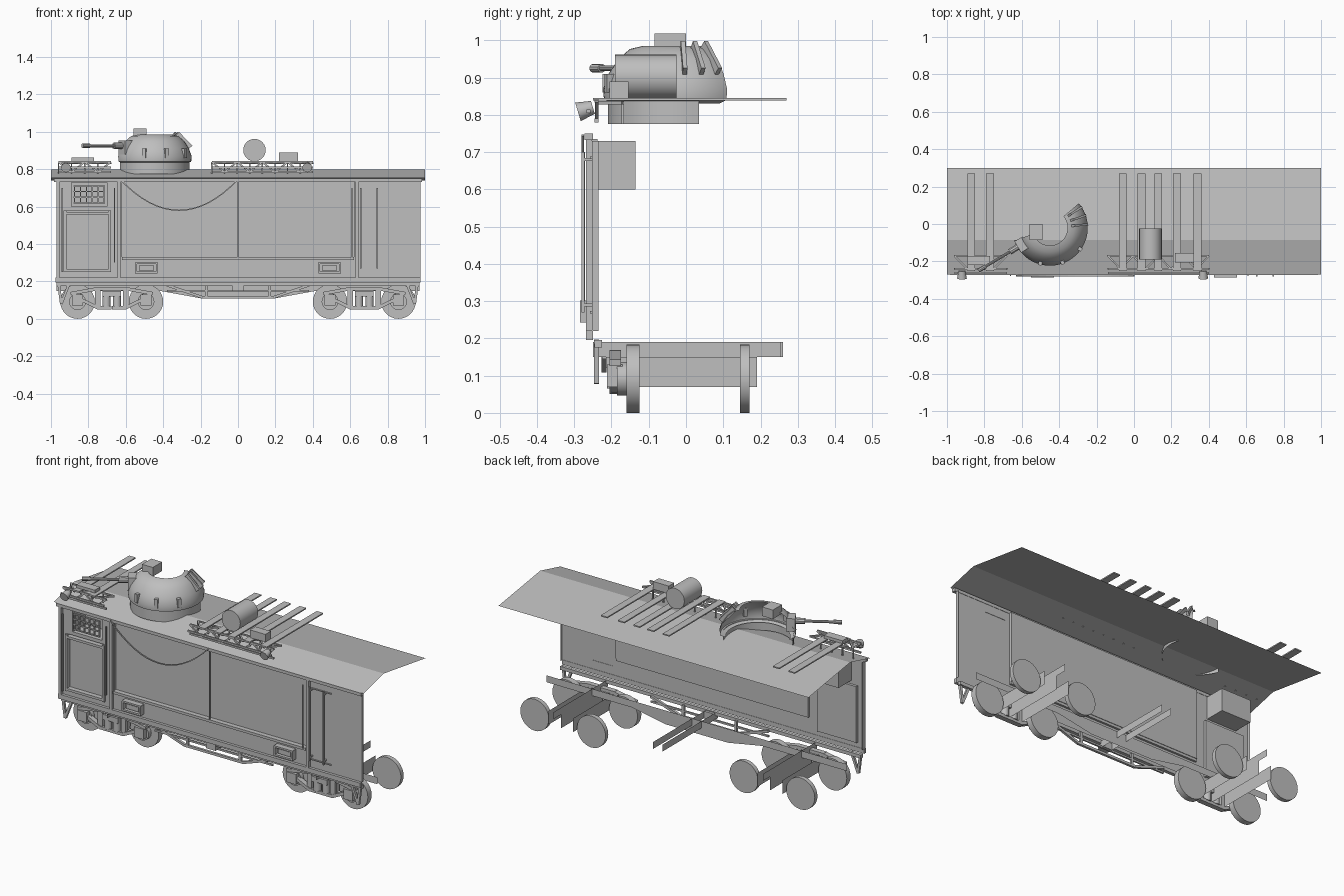
import bpy, bmesh, math
from mathutils import Vector, Matrix

grey = bpy.data.materials.new("plain_grey")
grey.diffuse_color = (0.52, 0.52, 0.52, 1)
parts = {}

def get(name):
    return parts.setdefault(name, bmesh.new())

def face(name, *pts):
    bm = get(name)
    bm.faces.new([bm.verts.new(p) for p in pts])

def box(name, x0, x1, y0, y1, z0, z1):
    m = Matrix.Translation(((x0+x1)/2, (y0+y1)/2, (z0+z1)/2)) @ Matrix.Diagonal((x1-x0, y1-y0, z1-z0, 1))
    bmesh.ops.create_cube(get(name), size=1, matrix=m)

def beam(name, a, b, w=0.01, h=None):
    a, b = Vector(a), Vector(b)
    m = Matrix.Translation((a+b)/2) @ (b-a).to_track_quat('Z', 'Y').to_matrix().to_4x4()
    bmesh.ops.create_cube(get(name), size=1, matrix=m @ Matrix.Diagonal((w, h or w, (b-a).length, 1)))

def cyl(name, a, b, r, n=12, r2=None):
    a, b = Vector(a), Vector(b)
    m = Matrix.Translation((a+b)/2) @ (b-a).to_track_quat('Z', 'Y').to_matrix().to_4x4()
    bmesh.ops.create_cone(get(name), cap_ends=True, segments=n, radius1=r,
                          radius2=r if r2 is None else r2, depth=(b-a).length, matrix=m)

def arc_lathe(name, cx, cy, profile, a0, a1, n=24):
    bm = get(name)
    rows = []
    for i in range(n+1):
        a = math.radians(a0 + (a1-a0)*i/n)
        rows.append([bm.verts.new((cx+r*math.cos(a), cy+r*math.sin(a), z)) for r, z in profile])
    for p, q in zip(rows, rows[1:]):
        for j in range(len(profile)-1):
            bm.faces.new((p[j], q[j], q[j+1], p[j+1]))

# roof: one open sheet with an off-centre ridge
roof = [(-0.27, 0.752), (-0.085, 0.798), (0.30, 0.74)]
for (ya, za), (yb, zb) in zip(roof, roof[1:]):
    face("roof", (-1, ya, za), (1, ya, za), (1, yb, zb), (-1, yb, zb))

# front wall with recessed openings: x0, x1, z0, z1, depth plane
holes = [(-0.89, -0.70, 0.60, 0.73, -0.135), (-0.93, -0.68, 0.26, 0.58, -0.237), (-0.62, 0.62, 0.33, 0.735, -0.237)]
W = -0.252
xs = sorted({-0.97, 0.975} | {h[i] for h in holes for i in (0, 1)})
zs = sorted({0.21, 0.75} | {h[i] for h in holes for i in (2, 3)})
for xa, xb in zip(xs, xs[1:]):
    for za, zb in zip(zs, zs[1:]):
        mx, mz = (xa+xb)/2, (za+zb)/2
        if not any(h[0] < mx < h[1] and h[2] < mz < h[3] for h in holes):
            face("front_wall", (xa, W, za), (xb, W, za), (xb, W, zb), (xa, W, zb))
for xa, xb, za, zb, d in holes:
    c = [(xa, za), (xb, za), (xb, zb), (xa, zb)]
    face("wall_recesses", *[(x, d, z) for x, z in c])
    for p, q in zip(c, c[1:]+c[:1]):
        face("wall_recesses", (p[0], W, p[1]), (q[0], W, q[1]), (q[0], d, q[1]), (p[0], d, p[1]))

# end returns, sill, top rail and posts
for x in (-0.97, 0.975):
    face("wall_returns", (x, W, 0.22), (x, -0.235, 0.22), (x, -0.235, 0.73), (x, W, 0.73))
box("sill_rail", -0.975, 0.975, -0.268, -0.25, 0.195, 0.222)
box("top_rail", -0.985, 0.985, -0.272, -0.25, 0.732, 0.75)
for x in (-0.962, -0.635, 0.635):
    box("wall_posts", x-0.008, x+0.008, -0.268, W, 0.22, 0.735)
for x in (0.655, 0.745):
    beam("grab_rails", (x, -0.277, 0.27), (x, -0.277, 0.70), 0.008)
    for z in (0.29, 0.68):
        beam("grab_rails", (x, -0.277, z), (x, W, z), 0.008)
for x, z0 in ((-0.94, 0.25), (-0.66, 0.3), (0.61, 0.33)):
    beam("grab_rails", (x, -0.275, z0), (x, -0.275, 0.70), 0.007)
box("panel_ledge", -0.62, 0.62, -0.265, -0.24, 0.315, 0.33)

# window bars
for i in range(6):
    x = -0.875 + i*0.032
    box("window_bars", x-0.003, x+0.003, -0.262, -0.252, 0.62, 0.71)
for i in range(4):
    z = 0.62 + i*0.03
    box("window_bars", -0.88, -0.71, -0.262, -0.252, z-0.003, z+0.003)

# door frame and right-hand door lines
for x in (-0.925, -0.685):
    box("door_frame", x-0.007, x+0.007, -0.265, -0.237, 0.25, 0.58)
for z in (0.26, 0.565):
    box("door_frame", -0.93, -0.68, -0.265, -0.237, z-0.007, z+0.007)
for z in (0.27, 0.685):
    box("right_door_trim", 0.65, 0.78, -0.258, -0.25, z-0.003, z+0.003)

# step slots low on the wall
for c in (-0.49, 0.49):
    for z in (0.248, 0.297):
        box("slot_frames", c-0.06, c+0.06, -0.285, W, z-0.005, z+0.005)
    for x in (c-0.056, c+0.056):
        box("slot_frames", x-0.005, x+0.005, -0.285, W, 0.245, 0.30)
    box("slot_frames", c-0.04, c+0.04, -0.275, W, 0.258, 0.285)

# hanging rope
rope = [(-0.63 + 0.63*i/16, -0.277, 0.745 - 0.165*(1-((i-8)/8)**2)) for i in range(17)]
for a, b in zip(rope, rope[1:]):
    beam("rope", a, b, 0.006)
beam("rope", (0, -0.262, 0.74), (0, -0.262, 0.33), 0.006)

# underframe: bellied sill, cross plates and truss rods
S = [(-0.97, 0.19), (0.97, 0.19), (0.97, 0.15), (0.42, 0.15), (0.2, 0.11), (-0.2, 0.11), (-0.42, 0.15), (-0.97, 0.15)]
face("bellied_sill", *[(x, -0.1, z) for x, z in S])
for x in (-0.03, 0.03):
    face("centre_plates", (x, -0.245, 0.15), (x, 0.26, 0.15), (x, 0.26, 0.19), (x, -0.245, 0.19))
box("side_sill", -0.97, 0.97, -0.245, -0.225, 0.175, 0.195)
for s in (-1, 1):
    beam("truss_rods", (0, -0.22, 0.115), (s*0.19, -0.22, 0.115), 0.014)
    beam("truss_rods", (s*0.19, -0.22, 0.115), (s*0.38, -0.22, 0.18), 0.014)
    beam("truss_rods", (s*0.17, -0.22, 0.115), (s*0.17, -0.22, 0.185), 0.014)
    beam("truss_rods", (0, -0.22, 0.15), (s*0.38, -0.22, 0.15), 0.01)
    beam("end_steps", (s*0.96, -0.24, 0.195), (s*0.945, -0.24, 0.08), 0.014)
    beam("end_steps", (s*0.90, -0.24, 0.195), (s*0.945, -0.24, 0.08), 0.014)
box("valve_box", -0.03, 0.03, -0.25, -0.21, 0.15, 0.19)

# trucks
for c in (-0.675, 0.675):
    for s in (-1, 1):
        wx = c + s*0.183
        cyl("wheels", (wx, -0.16, 0.092), (wx, -0.125, 0.092), 0.092, 28)
        cyl("wheels", (wx, 0.145, 0.092), (wx, 0.17, 0.092), 0.092, 28)
        cyl("wheel_hubs", (wx, -0.185, 0.092), (wx, -0.16, 0.092), 0.045, 16)
        box("journal_boxes", wx-0.03, wx+0.03, -0.212, -0.17, 0.07, 0.13)
        beam("truck_frames", (c, -0.19, 0.16), (c+s*0.09, -0.19, 0.16), 0.03, 0.018)
        beam("truck_frames", (c+s*0.08, -0.19, 0.16), (c+s*0.22, -0.19, 0.135), 0.03, 0.018)
        beam("truck_frames", (c, -0.19, 0.06), (c+s*0.08, -0.19, 0.06), 0.03, 0.018)
        beam("truck_frames", (c+s*0.075, -0.19, 0.06), (c+s*0.2, -0.19, 0.12), 0.03, 0.018)
        beam("truck_frames", (c+s*0.075, -0.19, 0.055), (c+s*0.075, -0.19, 0.165), 0.03, 0.02)
        cyl("springs", (c+s*0.028, -0.19, 0.065), (c+s*0.028, -0.19, 0.12), 0.022)
    box("bolster_ends", c-0.05, c+0.05, -0.215, -0.17, 0.12, 0.15)
    for x in (c-0.08, c, c+0.08):
        face("truck_plates", (x, -0.2, 0.07), (x, 0.19, 0.07), (x, 0.19, 0.15), (x, -0.2, 0.15))
    face("truck_bolsters", (c, -0.245, 0.15), (c, 0.255, 0.15), (c, 0.255, 0.19), (c, -0.245, 0.19))

# roof racks: planks and braced supports
for x in (-0.87, -0.77, -0.06, 0.04, 0.13, 0.23, 0.34):
    box("roof_planks", x-0.021, x+0.021, -0.25, 0.27, 0.838, 0.845)
for x0, x1, n in ((-0.96, -0.68, 4), (-0.14, 0.40, 8)):
    for z in (0.785, 0.838):
        beam("rack_trusses", (x0, -0.24, z), (x1, -0.24, z), 0.01)
    beam("rack_trusses", (x0, -0.17, 0.832), (x1, -0.17, 0.832), 0.008)
    d = (x1-x0)/n
    for i in range(n):
        za, zb = (0.785, 0.838) if i % 2 else (0.838, 0.785)
        beam("rack_trusses", (x0+i*d, -0.24, za), (x0+i*d+d, -0.24, zb), 0.009)
        ya, yb = (-0.24, -0.17) if i % 2 else (-0.17, -0.24)
        beam("rack_trusses", (x0+i*d, ya, 0.832), (x0+i*d+d, yb, 0.832), 0.009)
        beam("rack_trusses", (x0+i*d, -0.17, 0.832), (x0+i*d, -0.17, 0.775), 0.007)
    beam("rack_rail", (x0, -0.262, 0.81), (x1, -0.262, 0.81), 0.01)

# lamps, drum and boxes on the roof
for x in (-0.92, 0.37):
    cyl("lamps", (x, -0.29, 0.808), (x, -0.25, 0.82), 0.026, 12, 0.018)
cyl("drum", (0.088, -0.19, 0.902), (0.088, -0.025, 0.902), 0.06, 24)
box("small_box", 0.22, 0.32, -0.205, -0.155, 0.845, 0.89)
box("flat_crate", -0.89, -0.77, -0.22, -0.17, 0.845, 0.862)

# turret: part-shell dome on a ring
TX, TY = -0.45, -0.02
arc_lathe("turret_ring", TX, TY, [(0.19, 0.775), (0.19, 0.84)], 198, 377)
arc_lathe("turret_dome", TX, TY, [(0.17, 0.83), (0.20, 0.84), (0.203, 0.868), (0.188, 0.91), (0.162, 0.95),
                                  (0.13, 0.977), (0.095, 0.985)], 200, 400, 28)
g = math.radians(211)
D = Vector((math.cos(g), math.sin(g), 0))
B = Vector((TX, TY, 0.925))
cyl("gun", B + D*0.15, B + D*0.25, 0.017, 10)
cyl("gun", B + D*0.25, B + D*0.435, 0.008, 10)
cyl("gun", B + D*0.40, B + D*0.445, 0.012, 10)
beam("mantlet", B + D*0.15 + Vector((0, 0, -0.01)), B + D*0.20 + Vector((0, 0, -0.01)), 0.07, 0.075)
box("turret_hatch", -0.56, -0.49, -0.085, 0.0, 0.965, 1.018)
for a in (5, 19, 33):
    r = math.radians(a)
    u = Vector((math.cos(r), math.sin(r), 0))
    c = Vector((TX, TY, 0))
    beam("turret_racks", c + u*0.195 + Vector((0, 0, 0.915)), c + u*0.125 + Vector((0, 0, 0.988)), 0.012, 0.03)
for a in (255, 290, 325):
    r = math.radians(a)
    u = Vector((math.cos(r), math.sin(r), 0))
    beam("turret_fittings", Vector((TX, TY, 0.885)) + u*0.185, Vector((TX, TY, 0.885)) + u*0.208, 0.02, 0.05)

# turn every gathered part into an object
for name, bm in parts.items():
    me = bpy.data.meshes.new(name)
    bm.to_mesh(me)
    bm.free()
    me.materials.append(grey)
    ob = bpy.data.objects.new(name, me)
    bpy.context.collection.objects.link(ob)
    if name in ("wheels", "wheel_hubs", "drum", "turret_ring", "turret_dome", "gun", "springs", "lamps"):
        bpy.ops.object.select_all(action='DESELECT')
        ob.select_set(True)
        bpy.context.view_layer.objects.active = ob
        bpy.ops.object.shade_smooth_by_angle(angle=math.radians(35))
